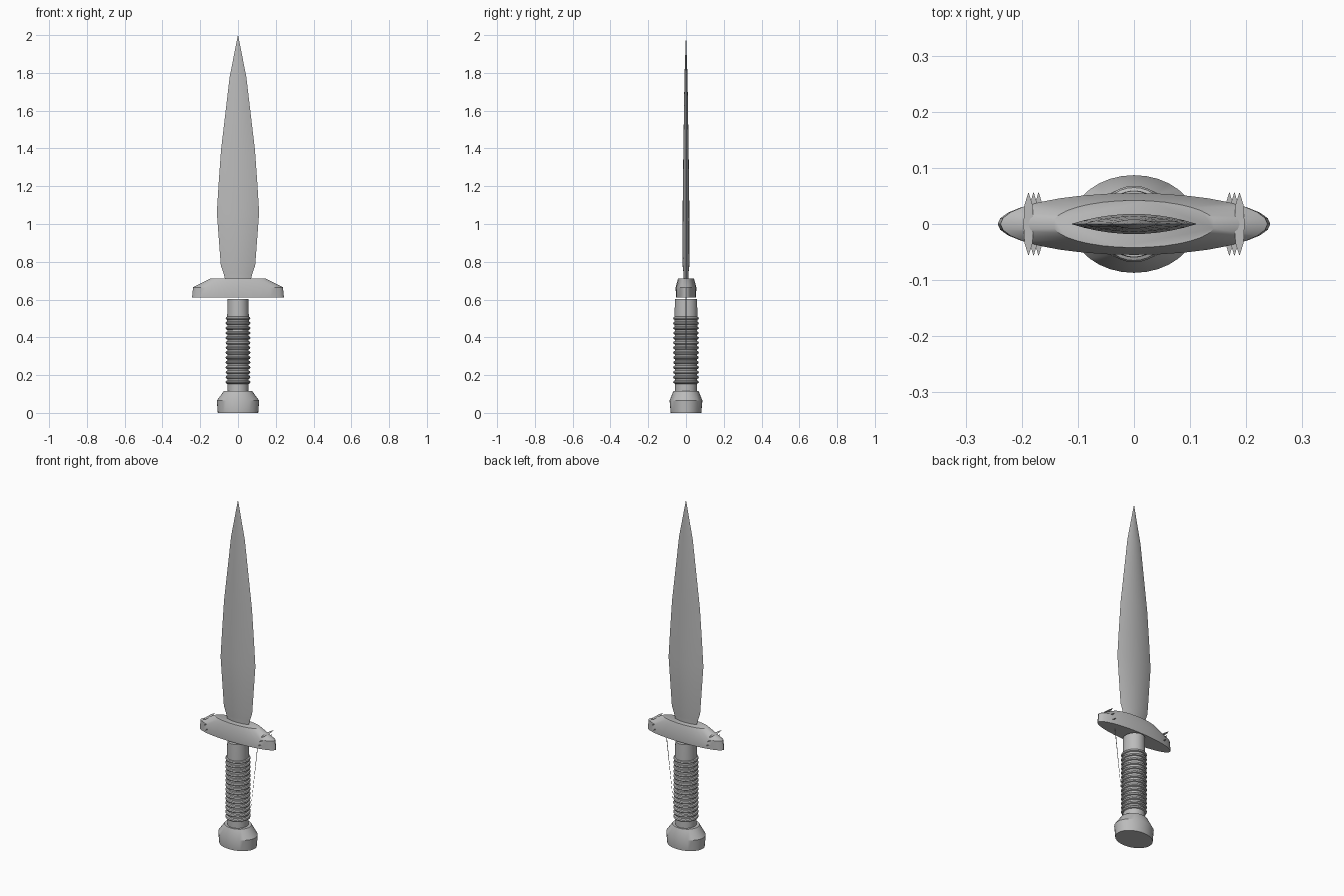
import bpy, bmesh, math

cube = bpy.data.objects.get("Cube")
if cube:
    bpy.data.objects.remove(cube, do_unlink=True)

steel = bpy.data.materials.new("grey steel")
steel.use_nodes = True
GREY = (0.5, 0.5, 0.5, 1)
steel.diffuse_color = GREY
steel.node_tree.nodes["Principled BSDF"].inputs["Base Color"].default_value = GREY


def finish(name, bm, angle=30):
    bmesh.ops.remove_doubles(bm, verts=bm.verts, dist=0.00001)
    bmesh.ops.recalc_face_normals(bm, faces=bm.faces)
    mesh = bpy.data.meshes.new(name)
    bm.to_mesh(mesh)
    bm.free()
    mesh.materials.append(steel)
    ob = bpy.data.objects.new(name, mesh)
    bpy.context.collection.objects.link(ob)
    bpy.ops.object.select_all(action="DESELECT")
    ob.select_set(True)
    bpy.context.view_layer.objects.active = ob
    bpy.ops.object.shade_smooth_by_angle(angle=math.radians(angle))
    return ob


def ellipse(rx, ry, sides):
    turn = 2 * math.pi / sides
    return [(rx * math.cos(i * turn), ry * math.sin(i * turn)) for i in range(sides)]


def lens(rx, ry, sides):
    # Two shallow arcs meeting in sharp cutting edges
    half = sides // 2
    top = [1 - 2 * i / half for i in range(half)]
    return ([(rx * t, ry * (1 - t * t)) for t in top]
            + [(-rx * t, -ry * (1 - t * t)) for t in top])


def loft(name, rings, section=ellipse, sides=32):
    """Skin a section through (z, half width, half depth) stations."""
    bm = bmesh.new()
    loops = [[bm.verts.new((x, y, z)) for x, y in section(rx, ry, sides)]
             for z, rx, ry in rings]
    for low, high in zip(loops, loops[1:]):
        for i in range(sides):
            j = (i + 1) % sides
            bm.faces.new((low[i], low[j], high[j], high[i]))
    bm.faces.new(loops[0][::-1])
    bm.faces.new(loops[-1])
    return finish(name, bm)


# Blade: leaf shape with a narrowed base
loft("blade", [(0.70, 0.066, 0.012), (0.74, 0.077, 0.013), (0.78, 0.091, 0.018),
               (1.06, 0.112, 0.018), (1.22, 0.102, 0.016), (1.39, 0.09, 0.014),
               (1.78, 0.044, 0.008), (2.0, 0.0003, 0.0003)], lens, 20)

# Guard: long oval with a bevelled top
loft("guard", [(0.612, 0.243, 0.053), (0.665, 0.238, 0.055), (0.712, 0.145, 0.042)])

# Pommel: flared oval foot
loft("pommel", [(0, 0.107, 0.081), (0.065, 0.112, 0.087), (0.117, 0.074, 0.066)])

# Grip core
loft("grip", [(0.11, 0.056, 0.057), (0.52, 0.057, 0.06), (0.604, 0.055, 0.059)])

# Grip binding: evenly stacked rounded bands
BANDS = 14
for k in range(BANDS):
    z = 0.163 + k * 0.026
    profile = [(-0.010, 0.0), (-0.006, 0.008), (0.0, 0.011), (0.006, 0.008), (0.010, 0.0)]
    loft(f"grip_band_{k + 1}", [(z + dz, 0.055 + d, 0.057 + d) for dz, d in profile])

# Guard spikes: flat pointed slivers crossing each end of the guard
for side, label in ((1, "left"), (-1, "right")):
    for k in range(3):
        bm = bmesh.new()
        x0, z = side * (0.188 - 0.009 * k), 0.69 - 0.027 * k
        outline = [(0, -1), (0.8, -0.6), (1, 0), (0.8, 0.6),
                   (0, 1), (-0.8, 0.6), (-1, 0), (-0.8, -0.6)]
        bm.faces.new([bm.verts.new((x0 + u * 0.009, v * 0.057, z)) for u, v in outline])
        finish(f"{label}_guard_spike_{k + 1}", bm)

# Loose strand from guard to the foot of the grip
bm = bmesh.new()
bm.faces.new([bm.verts.new(p) for p in
              ((0.128, -0.003, 0.613), (0.128, 0.003, 0.613), (0.07, 0, 0.12))])
finish("strand", bm)
